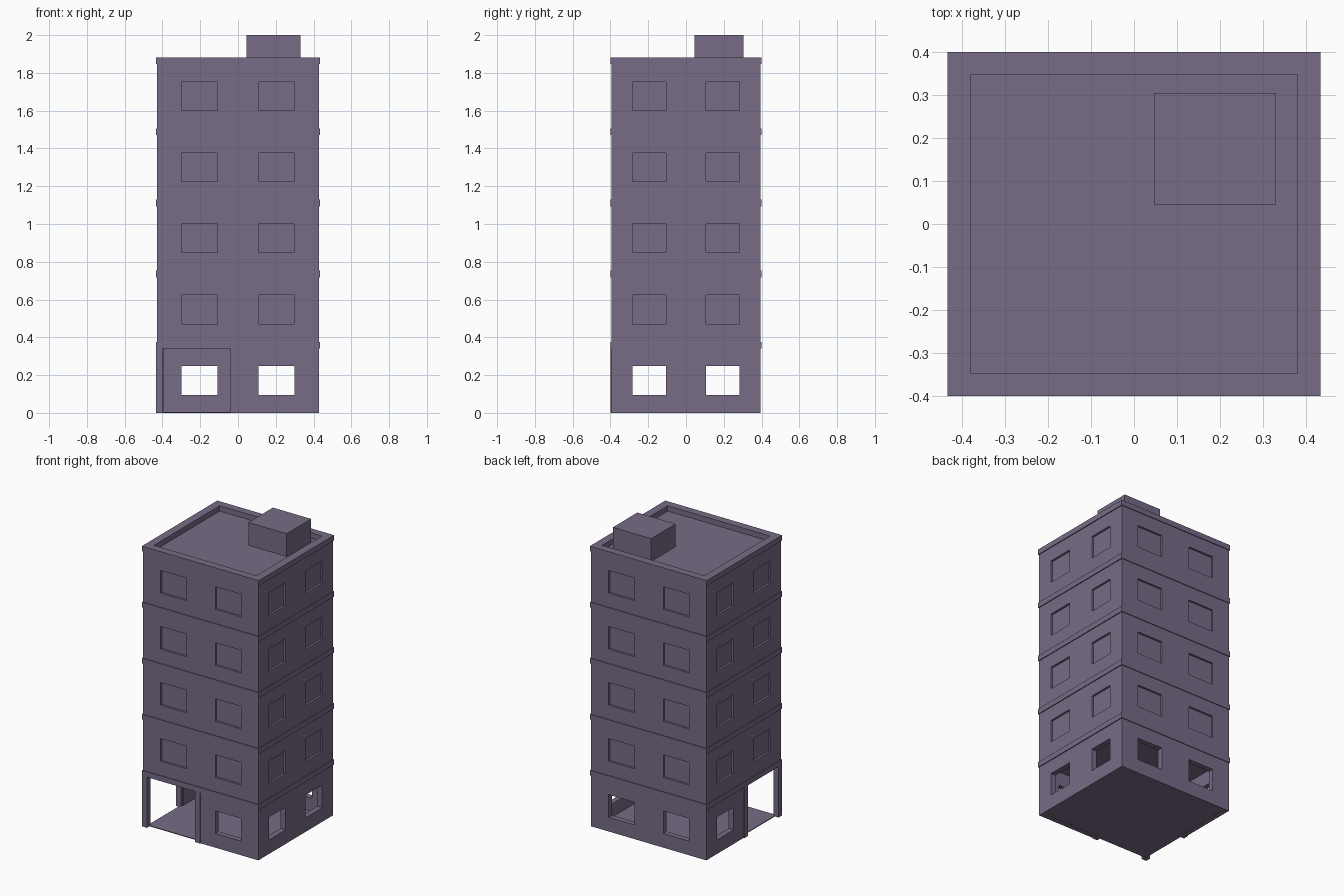
import bpy, bmesh

if "Cube" in bpy.data.objects:
    bpy.data.objects.remove(bpy.data.objects["Cube"])

WX, WY = 0.428, 0.395          # wall half sizes
BX, BY = 0.434, 0.400          # band half sizes
STOREY, BAND = 0.3765, 0.036
CEIL = STOREY - BAND
WALL = 0.036

paint = bpy.data.materials.new("dark_plaster")
paint.diffuse_color = (0.187, 0.15, 0.236, 1)
paint.use_nodes = True
paint.node_tree.nodes["Principled BSDF"].inputs["Base Color"].default_value = paint.diffuse_color


def make(name, bm, hidden=False):
    me = bpy.data.meshes.new(name)
    bm.to_mesh(me)
    bm.free()
    me.materials.append(paint)
    ob = bpy.data.objects.new(name, me)
    bpy.context.collection.objects.link(ob)
    if hidden:
        ob.hide_render = True
        ob.hide_set(True)
    return ob


def boxes(name, dims, hidden=False):
    bm = bmesh.new()
    for x0, x1, y0, y1, z0, z1 in dims:
        for p in bmesh.ops.create_cube(bm, size=1)["verts"]:
            p.co = (x1 if p.co.x > 0 else x0,
                    y1 if p.co.y > 0 else y0,
                    z1 if p.co.z > 0 else z0)
    return make(name, bm, hidden)


def ring(name, ox, oy, ix, iy, z0, z1):
    bm = bmesh.new()
    loops = [[bm.verts.new((sx * x, sy * y, z)) for sx, sy in
              ((-1, -1), (1, -1), (1, 1), (-1, 1))]
             for x, y, z in ((ox, oy, z0), (ox, oy, z1), (ix, iy, z1), (ix, iy, z0))]
    for a, b in zip(loops, loops[1:] + loops[:1]):
        for i in range(4):
            j = (i + 1) % 4
            bm.faces.new((a[i], a[j], b[j], b[i]))
    return make(name, bm)


def cut(ob, cutter):
    m = ob.modifiers.new(cutter.name, 'BOOLEAN')
    m.operation = 'DIFFERENCE'
    m.solver = 'EXACT'
    m.object = cutter


def windows(level, depth):
    """Two window cutters on each of the four sides of one storey."""
    z0, z1 = level * STOREY + 0.095, level * STOREY + 0.247
    out = []
    for s in (-1, 1):
        xa, xb = sorted((s * 0.108, s * 0.299))
        ya, yb = sorted((s * 0.107, s * 0.282))
        for t in (-1, 1):
            y0, y1 = sorted((t * (WY - depth), t * (WY + 0.05)))
            x0, x1 = sorted((t * (WX - depth), t * (WX + 0.05)))
            out += [(xa, xb, y0, y1, z0, z1), (x0, x1, ya, yb, z0, z1)]
    return out


# Hollow ground floor walls with window openings and an open corner bay
ground = boxes("ground_walls", [(-WX, WX, -WY, WY, 0, CEIL)])
cut(ground, boxes("room_cutter", [(-WX + WALL, WX - WALL, -WY + WALL, WY - WALL,
                                   -0.1, CEIL + 0.1)], True))
cut(ground, boxes("ground_window_cutter", windows(0, WALL + 0.02), True))
cut(ground, boxes("bay_cutter", [(-0.6, -0.02, -0.6, -0.02, -0.2, CEIL + 0.2)], True))

# Thin floor slab, set in slightly from the walls
boxes("floor_slab", [(-WX + 0.02, WX - 0.02, -WY + 0.02, WY - 0.02, 0.001, 0.006)])

# Columns around the open bay
C = 0.037
for name, x, y in (("corner_column", -BX, -BY),
                   ("front_column", -0.04, -BY),
                   ("side_column", -BX, -0.04)):
    boxes(name, [(x, x + C, y, y + C, 0, CEIL)])

# Upper storeys with recessed windows
upper = boxes("upper_storeys", [(-WX, WX, -WY, WY, CEIL, 5 * STOREY - BAND)])
cut(upper, boxes("upper_window_cutter",
                 [w for k in range(1, 5) for w in windows(k, 0.014)], True))

# Floor bands and roof parapet
for k in range(1, 5):
    ring(f"floor_band_{k}", BX, BY, WX - 0.002, WY - 0.002, k * STOREY - BAND, k * STOREY)
ring("parapet", BX, BY, 0.38, 0.348, 5 * STOREY - BAND, 5 * STOREY)

# Rooftop stair house
boxes("stair_house", [(0.046, 0.33, 0.045, 0.305, 5 * STOREY - BAND, 2.0)])
